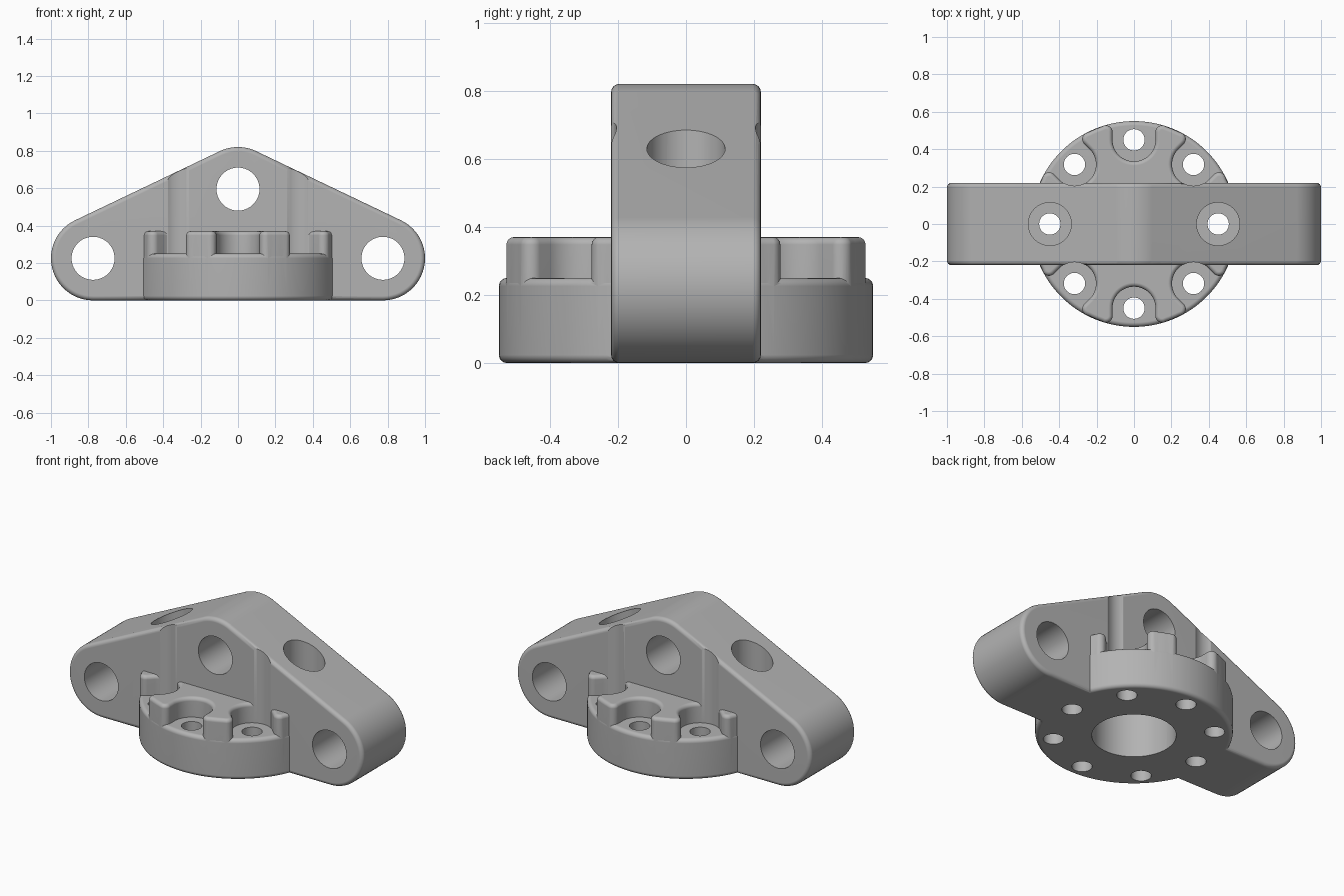
import bpy, bmesh
from math import sin, cos, pi, sqrt, radians, atan2
from mathutils import Matrix, Vector

cube = bpy.data.objects.get("Cube")
if cube:
    bpy.data.objects.remove(cube, do_unlink=True)

grey = bpy.data.materials.new("machined_grey")
grey.use_nodes = True
grey.diffuse_color = (0.45, 0.45, 0.45, 1)
grey.node_tree.nodes["Principled BSDF"].inputs["Base Color"].default_value = (0.45, 0.45, 0.45, 1)

HALF_T = 0.22        # half thickness of the upright plate
END_R = 0.225        # rounding of the plate corners
HOLE_R = 0.115       # cross holes, counterbores and scallops
BOLT_R = 0.057
PITCH = 0.45         # bolt circle
DISC_R = 0.55
FLOOR, CROWN = 0.25, 0.37
EYES = [(-0.775, END_R), (0.775, END_R), (0, 0.595)]


def arc(cx, cy, r, a0, a1, n):
    return [(cx + r * cos(a0 + (a1 - a0) * i / n), cy + r * sin(a0 + (a1 - a0) * i / n))
            for i in range(n + 1)]


def prism(name, outline, z0, z1, matrix=None, bevel=0):
    """Extrude an outline along z, then optionally place it and round its rims."""
    bm = bmesh.new()
    face = bm.faces.new([bm.verts.new((x, y, z0)) for x, y in outline])
    top = bmesh.ops.extrude_face_region(bm, geom=[face])["geom"]
    bmesh.ops.translate(bm, vec=(0, 0, z1 - z0),
                        verts=[g for g in top if isinstance(g, bmesh.types.BMVert)])
    bmesh.ops.recalc_face_normals(bm, faces=bm.faces)
    if bevel:
        rims = [e for e in bm.edges if e.calc_face_angle(0) > radians(60)]
        bmesh.ops.bevel(bm, geom=rims, offset=bevel, segments=4, profile=0.5,
                        affect='EDGES', clamp_overlap=True)
    if matrix:
        bm.transform(matrix)
    bmesh.ops.recalc_face_normals(bm, faces=bm.faces)
    mesh = bpy.data.meshes.new(name)
    bm.to_mesh(mesh)
    bm.free()
    mesh.materials.append(grey)
    obj = bpy.data.objects.new(name, mesh)
    bpy.context.collection.objects.link(obj)
    return obj


def cylinder(name, x, y, r, z0, z1, matrix=None, bevel=0, n=64):
    return prism(name, arc(x, y, r, 0, 2 * pi, n)[:-1], z0, z1, matrix, bevel)


def combine(target, other, operation):
    mod = target.modifiers.new(operation.lower(), 'BOOLEAN')
    mod.operation, mod.solver, mod.object = operation, 'EXACT', other
    bpy.context.view_layer.objects.active = target
    bpy.ops.object.modifier_apply(modifier=mod.name)
    bpy.data.objects.remove(other, do_unlink=True)


# Upright plate: rounded triangle around the three eyes
upright = Matrix.Rotation(pi / 2, 4, 'X')
slope = atan2(EYES[2][1] - EYES[1][1], EYES[1][0])
lean = pi / 2 - slope
outline = (arc(*EYES[1], END_R, -pi / 2, lean, 24)
           + arc(*EYES[2], END_R, lean, pi - lean, 16)
           + arc(*EYES[0], END_R, pi - lean, 3 * pi / 2, 24))
bracket = prism("flanged_bracket", outline, -HALF_T, HALF_T, upright, 0.024)

# Tool clearance grooves up the plate faces
for k in (1, 3, 5, 7):
    a = k * pi / 4
    combine(bracket, cylinder("groove_cutter", PITCH * cos(a), PITCH * sin(a),
                              HOLE_R - 0.001, 0.2, 1), 'DIFFERENCE')

# Round flange
combine(bracket, cylinder("flange", 0, 0, DISC_R, 0, FLOOR, bevel=0.024, n=128), 'UNION')

# Scalloped crown: an open pocket around every bolt, rounded lugs between
corner = 0.035
u = sqrt((DISC_R - corner) ** 2 - (HOLE_R + corner) ** 2)
side = atan2(HOLE_R + corner, u)
crown = []
for k in range(8):
    half = arc(PITCH, 0, HOLE_R, pi, pi / 2, 14)
    half += arc(u, HOLE_R + corner, corner, -pi / 2, side, 8)
    half += arc(0, 0, DISC_R - 0.002, side, pi / 8, 3)[1:]
    sector = [(x, -y) for x, y in reversed(half[1:])] + half[:-1]
    turn = Matrix.Rotation(k * pi / 4, 2)
    crown += [tuple(turn @ Vector(p)) for p in sector]
combine(bracket, prism("crown", crown, 0.1, CROWN, bevel=0.022), 'UNION')

# Cross holes through the plate
for x, z in EYES:
    combine(bracket, cylinder("eye_cutter", x, z, HOLE_R, -1, 1, upright), 'DIFFERENCE')

# Bolt holes, with counterbores for the two under the plate
for k in range(8):
    x, y = PITCH * cos(k * pi / 4), PITCH * sin(k * pi / 4)
    combine(bracket, cylinder("bolt_cutter", x, y, BOLT_R, -1, 1, n=40), 'DIFFERENCE')
    if k % 4 == 0:
        combine(bracket, cylinder("counterbore_cutter", x, y, HOLE_R, FLOOR, 1), 'DIFFERENCE')

# Blind centre bore from below
combine(bracket, cylinder("bore_cutter", 0, 0, 0.235, -1, 0.3), 'DIFFERENCE')

# Smooth shading with crisp hole edges and flat large faces
bpy.ops.object.select_all(action='DESELECT')
bracket.select_set(True)
bpy.context.view_layer.objects.active = bracket
bpy.ops.object.shade_smooth_by_angle(angle=radians(35))
normals = bracket.modifiers.new("flat_faces", 'WEIGHTED_NORMAL')
normals.keep_sharp = True
